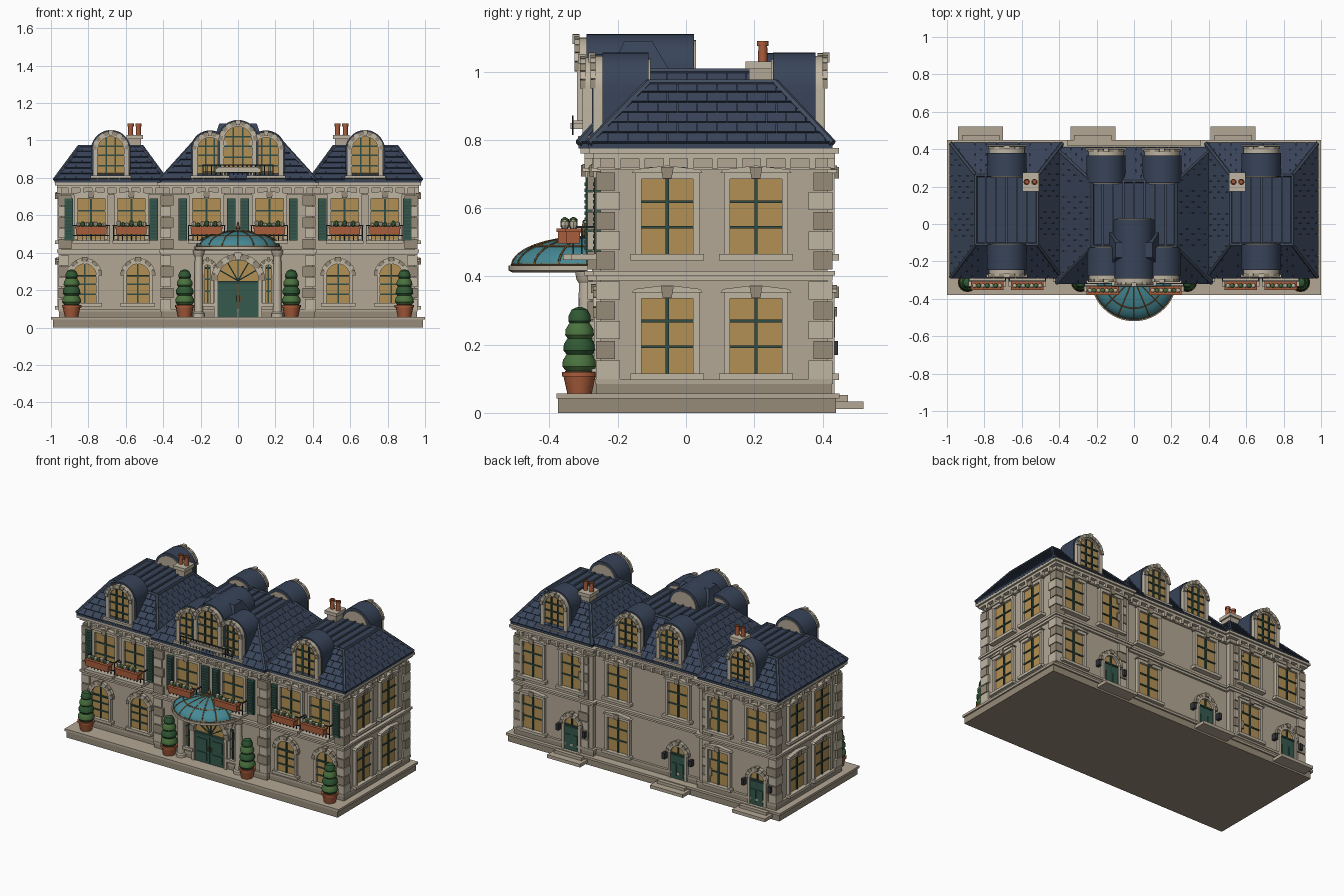
import bpy, bmesh, random
from math import sin, cos, pi
from mathutils import Vector as V, Matrix

if "Cube" in bpy.data.objects:
    bpy.data.objects.remove(bpy.data.objects["Cube"])
random.seed(3)
COL = dict(stone=(.45, .39, .30), trim=(.52, .46, .36), block=(.31, .26, .19), slate=(.04, .058, .1), seam=(.055, .075, .115),
           glass=(.45, .28, .09), bar=(.03, .075, .06), green=(.035, .1, .075), terra=(.4, .11, .045), leaf=(.07, .17, .05),
           leaf_dark=(.03, .1, .035), teal=(.06, .25, .3), bronze=(.2, .11, .04), iron=(.03, .035, .04), soil=(.08, .05, .03))
PARTS = {}

def loft(name, mat, rings, closed=False):
    bm = PARTS.setdefault((name, mat), bmesh.new())
    vs = [[bm.verts.new(p) for p in r] for r in rings]
    n = len(vs[0])
    for a, b in zip(vs, vs[1:] + ([vs[0]] if closed else [])):
        for i in range(n):
            bm.faces.new((a[i], a[(i + 1) % n], b[(i + 1) % n], b[i]))
    if not closed:
        bm.faces.new(vs[0]); bm.faces.new(vs[-1])

def frame(o, u, n):
    """Wall frame: local (along wall, outwards, up)."""
    return Matrix(((u[0], n[0], 0, o[0]), (u[1], n[1], 0, o[1]), (0, 0, 1, 0), (0, 0, 0, 1)))
I = Matrix()

def prism(name, mat, F, pts, d0, d1):
    loft(name, mat, [[F @ V((u, d, z)) for u, z in pts] for d in (d0, d1)])

def box(name, mat, x0, x1, y0, y1, z0, z1, F=I):
    prism(name, mat, F, [(x0, z0), (x1, z0), (x1, z1), (x0, z1)], y0, y1)

def band(name, mat, F, outer, inner, d0, d1):
    loft(name, mat, [[F @ V((o[0], d0, o[1])), F @ V((o[0], d1, o[1])), F @ V((i[0], d1, i[1])), F @ V((i[0], d0, i[1]))]
                     for o, i in zip(outer, inner)])

def tube(name, mat, a, b, r, n=6):
    a, b = V(a), V(b)
    q = (b - a).to_track_quat('Z', 'Y')
    loft(name, mat, [[p + q @ V((r * cos(2 * pi * k / n), r * sin(2 * pi * k / n), 0)) for k in range(n)] for p in (a, b)])

def lathe(name, mat, x, y, prof, n=16):
    loft(name, mat, [[V((x + r * cos(2 * pi * k / n), y + r * sin(2 * pi * k / n), z)) for k in range(n)] for r, z in prof])

def arch(u, w, z0, zs, n=14):
    return [(u - w, z0)] + [(u - w * cos(pi * k / n), zs + w * sin(pi * k / n)) for k in range(n + 1)] + [(u + w, z0)]

def voussoirs(F, u, zs, r0, r1, n, d):
    for k in range(n):
        a = [pi * (k + t) / n for t in (.04, .5, .96)]
        x = .006 if k == n // 2 else 0
        band('arch_stones', 'trim' if k % 2 else 'block', F, [(u + (r1 + x) * cos(t), zs + (r1 + x) * sin(t)) for t in a],
             [(u + r0 * cos(t), zs + r0 * sin(t)) for t in a], 0, d + x)

def window(F, u, z0, z1, w, sill=True):
    """Rectangular sash window with frame, sill, hood and keystone."""
    box('window_glass', 'glass', u - w, u + w, 0, .006, z0, z1, F)
    for s in (-1, 1):
        a, b = sorted((u + s * w, u + s * (w + .018)))
        box('window_frames', 'trim', a, b, 0, .02, z0, z1 + .015, F)
    box('window_frames', 'trim', u - w - .018, u + w + .018, 0, .021, z1, z1 + .018, F)
    prism('window_hoods', 'trim', F, [(u - w - .028, z1 + .018), (u + w + .028, z1 + .018), (u + w + .02, z1 + .028), (u, z1 + .04), (u - w - .02, z1 + .028)], 0, .028)
    prism('keystones', 'block', F, [(u - .013, z1 + .002), (u + .013, z1 + .002), (u + .019, z1 + .036), (u - .019, z1 + .036)], 0, .033)
    if sill:
        box('window_sills', 'trim', u - w - .032, u + w + .032, 0, .034, z0 - .018, z0, F)
    box('window_bars', 'bar', u - .005, u + .005, 0, .014, z0, z1, F)
    for t in (.36, .7):
        z = z0 + (z1 - z0) * t
        box('window_bars', 'bar', u - w, u + w, 0, .012, z - .004, z + .004, F)

def arched(F, u, z0, zs, w, door=False):
    prism('window_glass', 'glass', F, arch(u, w, z0, zs), 0, .006)
    band('window_frames', 'trim', F, arch(u, w + .016, z0, zs), arch(u, w, z0, zs), 0, .02)
    voussoirs(F, u, zs, w + .012, w + .032, 9, .022)
    if door:
        box('rear_doors', 'green', u - w, u + w, 0, .014, z0, zs - .01, F)
        for s in (-1, 1):
            box('rear_doors', 'green', u + s * w / 2 - .016, u + s * w / 2 + .016, 0, .019, z0 + .02, zs - .06, F)
            box('wall_lanterns', 'iron', u + s * (w + .045) - .01, u + s * (w + .045) + .01, 0, .03, zs - .05, zs - .01, F)
    else:
        box('window_sills', 'trim', u - w - .03, u + w + .03, 0, .03, z0 - .018, z0, F)
        for t in (.33, .68):
            z = z0 + (zs - z0) * t
            box('window_bars', 'bar', u - w, u + w, 0, .012, z - .004, z + .004, F)
    box('window_bars', 'bar', u - w, u + w, 0, .016, zs - .006, zs + .003, F)
    box('window_bars', 'bar', u - .004, u + .004, 0, .014, z0, zs + w, F)

def dormer(F, u, z0, zs, r, depth):
    band('dormer_shells', 'slate', F, arch(u, r + .006, z0, zs, 18), arch(u, r - .012, z0, zs, 18), -.02, -depth)
    prism('dormer_bodies', 'stone', F, arch(u, r - .012, z0, zs, 18), -.02, -depth - .006)
    g = r - .03
    band('dormer_fronts', 'trim', F, arch(u, r - .004, z0, zs, 18), arch(u, g, z0, zs, 18), -.022, .008)
    voussoirs(F, u, zs, g + .008, r, 11, .015)
    prism('window_glass', 'glass', F, arch(u, g, z0 + .02, zs, 18), -.022, -.005)
    box('dormer_sills', 'trim', u - r - .008, u + r + .008, -.02, .022, z0, z0 + .022, F)
    for s in (-.33, .33):
        box('window_bars', 'bar', u + s * g - .004, u + s * g + .004, -.01, .003, z0 + .02, zs + g * .9, F)
    for z in (z0 + .075, zs - .03, zs + .02):
        box('window_bars', 'bar', u - g, u + g, -.01, .002, z - .004, z + .004, F)

def roof(x0, x1, y0, y1, a0, a1, b0, b1, z0, z1):
    """Hipped mansard: core, staggered slates, hip rolls, seamed flat top."""
    lo = [V(p) for p in ((x0, y0, z0), (x1, y0, z0), (x1, y1, z0), (x0, y1, z0))]
    hi = [V(p) for p in ((a0, b0, z1), (a1, b0, z1), (a1, b1, z1), (a0, b1, z1))]
    loft('roof_core', 'slate', [[p - V((0, 0, .015)) for p in lo], lo, hi])
    tw, rows = .058, 6
    for i in range(4):
        A, B, C, D = lo[i], lo[(i + 1) % 4], hi[(i + 1) % 4], hi[i]
        e = (B - A).normalized()
        up = (D - A) - e * (D - A).dot(e)
        nrm = e.cross(up).normalized()
        L, sl, sr = (B - A).length, (D - A).dot(e), (C - A).dot(e)
        span = lambda t: (sl * t, L + (sr - L) * t)
        for r in range(rows):
            t0, t1 = r / rows, (r + .98) / rows
            (l0, r0), (l1, r1) = span(t0), span(t1)
            for k in range(-1, int(L / tw) + 2):
                s0 = (k + r % 2 / 2) * tw
                s1 = s0 + tw - .002
                p, q = max(s0, l0), min(s1, r0)
                if q - p < .004: continue
                pts = ((p, t0, .008), (q, t0, .008), (max(min(q, r1), l1), t1, .003), (min(max(p, l1), r1), t1, .003))
                base = [A + e * s + up * t for s, t, _ in pts]
                loft('roof_slates', 'slate', [base, [b + nrm * o[2] for b, o in zip(base, pts)]])
        tube('hip_rolls', 'seam', A, D, .011)
        tube('ridge_curbs', 'seam', D, C, .01)
    n = round((a1 - a0) / .055)
    for k in range(1, n):
        x = a0 + (a1 - a0) * k / n
        box('roof_seams', 'seam', x - .005, x + .005, b0, b1, z1 - .005, z1 + .009)

def ring_band(name, mat, rects, z0, z1, o):
    for x0, x1, y0, y1 in rects:
        box(name, mat, x0 - o, x1 + o, y0 - o, y1 + o, z0, z1)

# terrace and rear steps
box('terrace', 'block', -.99, .99, -.375, .44, 0, .045)
box('terrace_lip', 'stone', -1, 1, -.38, .45, .042, .057)
for x in (-.82, -.22, .53):
    box('rear_steps', 'stone', x - .12, x + .12, .42, .52, .012, .033)
    box('rear_steps', 'stone', x - .1, x + .1, .4, .475, .033, .052)

# walls and horizontal mouldings
WY, CY, BW, BC = -.25, -.275, .415, .385
RECTS = [(-.945, -.39, WY, BW), (.39, .945, WY, BW), (-.4, .4, CY, BC)]
for n, m, z0, z1, o in (('walls', 'stone', .05, .77, 0), ('plinth', 'block', .05, .085, .012), ('plinth_cap', 'stone', .085, .1, .016),
                        ('string_course', 'trim', .388, .402, .014), ('string_course', 'trim', .402, .416, .022),
                        ('frieze', 'trim', .712, .72, .01), ('cornice', 'trim', .745, .76, .022), ('cornice', 'trim', .76, .776, .034)):
    ring_band(n, m, RECTS, z0, z1, o)

# wall frames
FW, FC = frame((0, WY), (1, 0), (0, -1)), frame((0, CY), (1, 0), (0, -1))
BWF, BCF = frame((0, BW), (1, 0), (0, 1)), frame((0, BC), (1, 0), (0, 1))
RS, LS = frame((.945, 0), (0, 1), (1, 0)), frame((-.945, 0), (0, 1), (-1, 0))

# cornice brackets
def brackets(F, a, b, n):
    for k in range(n):
        u = a + (b - a) * k / (n - 1)
        box('cornice_brackets', 'trim', u - .009, u + .009, 0, .022, .716, .748, F)
for s in (-1, 1):
    for F in (FW, BWF): brackets(F, s * .45, s * .9, 8)
for F in (FC, BCF): brackets(F, -.36, .36, 12)
for F in (RS, LS): brackets(F, -.2, .37, 9)

# corner quoins
for s in (-1, 1):
    for cx, cy, ix, iy in ((s * .945, WY, -s, 1), (s * .945, BW, -s, -1), (s * .4, CY, -s, 1), (s * .43, BW, s, -1)):
        for k in range(10):
            z = .1 + k * .058 + (.03 if k > 4 else 0)
            w = .056 if k % 2 else .042
            xs, ys = sorted((cx - ix * .014, cx + ix * w)), sorted((cy - iy * .014, cy + iy * (.098 - w)))
            box('quoins', 'block' if k % 2 else 'trim', *xs, *ys, z, z + .053)

# side and rear windows, rear doors
for F in (RS, LS):
    for u in (-.055, .205):
        window(F, u, .115, .335, .076)
        window(F, u, .465, .685, .076)
for F, us in ((BWF, (-.82, -.535, .535, .82)), (BCF, (-.22, .22))):
    for u in us:
        window(F, u, .465, .685, .072)
        if u in (-.82, -.22, .535): arched(F, u, .055, .22, .052, True)
        else: window(F, u, .115, .335, .072)

# front windows with flower boxes
def flower_box(F, u):
    box('flower_boxes', 'terra', u - .082, u + .082, .06, .1, .497, .535, F)
    box('flower_boxes', 'terra', u - .087, u + .087, .056, .104, .53, .54, F)
    box('balcony_slabs', 'trim', u - .1, u + .1, 0, .085, .448, .466, F)
    for z in (.492, .545):
        box('balcony_rails', 'iron', u - .098, u + .098, .053, .058, z - .003, z + .003, F)
    for s in (-1, 1):
        box('balcony_rails', 'iron', *sorted((u + s * .094, u + s * .1)), 0, .058, .542, .548, F)
    for k in range(9):
        x = u - .096 + k * .024
        box('balcony_rails', 'iron', x - .002, x + .002, .053, .058, .464, .545, F)
    for k in range(7):
        c = F @ V((u - .068 + k * .0227, .08, 0))
        h = .548 + random.random() * .014
        lathe('flowers', 'leaf' if k % 2 else 'trim', c.x, c.y, [(.005, .535), (.013, h - .004), (.012, h + .006), (.003, h + .012)], 7)

def shutter(F, u):
    box('shutters', 'green', u - .023, u + .023, 0, .018, .465, .69, F)
    for k in range(12):
        box('shutter_slats', 'bar', u - .017, u + .017, .016, .022, .478 + k * .017, .488 + k * .017, F)

for s in (-1, 1):
    for u in (.82, .535): arched(FW, s * u, .13, .278, .062)
    for u in (.785, .57):
        window(FW, s * u, .47, .69, .073, False); flower_box(FW, s * u)
    window(FC, s * .168, .47, .69, .075, False); flower_box(FC, s * .168)
    for F, u in ((FW, .905), (FW, .45), (FC, .295), (FC, .037)): shutter(F, s * u)
    # entrance side lights and columns
    arched(FC, s * .163, .13, .32, .016)
    lathe('entry_columns', 'trim', s * .21, CY - .018, [(.032, .055), (.032, .075), (.024, .082), (.021, .38), (.028, .39), (.032, .414)])

# main entrance
prism('window_glass', 'glass', FC, arch(0, .11, .055, .25, 20), 0, .008)
band('entry_surround', 'trim', FC, arch(0, .128, .055, .25, 20), arch(0, .11, .055, .25, 20), 0, .026)
voussoirs(FC, 0, .25, .112, .145, 11, .032)
box('entry_transom', 'bar', -.11, .11, 0, .024, .232, .25, FC)
for s in (-1, 1):
    box('entry_doors', 'green', *sorted((s * .002, s * .11)), 0, .018, .055, .234, FC)
    for z0, z1 in ((.075, .125), (.14, .215)):
        box('entry_doors', 'green', s * .056 - .036, s * .056 + .036, 0, .024, z0, z1, FC)
    c = FC @ V((s * .013, .022, .14))
    tube('door_handles', 'bronze', c, c + V((0, 0, .03)), .004)
for a in (30, 60, 90, 120, 150):
    t = a * pi / 180
    tube('fanlight_bars', 'bar', FC @ V((0, .01, .25)), FC @ V((.11 * cos(t), .01, .25 + .11 * sin(t))), .004)

# glass entrance canopy
def shell(a, e, g=0):
    return V(((.222 + g) * cos(e) * cos(a), -.288 - (.222 + g) * cos(e) * sin(a), .43 + (.085 + g) * sin(e)))
half = [pi * k / 24 for k in range(25)]
loft('canopy_glass', 'teal', [[shell(a, e) for a in half] for e in [pi / 2 * k / 10 * .99 for k in range(11)]])
loft('canopy_rim', 'trim', [[V((r * cos(a), -.288 - r * sin(a), z)) for a in half] for r, z in ((.222, .412), (.232, .417), (.232, .432))])
for k in range(9):
    a = pi * k / 8
    for j in range(8):
        tube('canopy_ribs', 'bronze', shell(a, pi / 16 * j), shell(a, pi / 16 * (j + 1)), .004, 5)
for e in (.05, .75):
    for a, b in zip(half, half[1:]):
        tube('canopy_ribs', 'bronze', shell(a, e), shell(b, e), .004, 5)
lathe('canopy_finial', 'bronze', 0, -.3, [(.016, .51), (.006, .52), (.012, .533), (.006, .545), (.002, .565)], 10)

# topiaries in pots
for x in (-.89, -.285, .285, .89):
    y = -.312
    lathe('topiary_pots', 'terra', x, y, [(.036, .057), (.047, .107), (.052, .107), (.052, .12), (.044, .12)])
    lathe('topiary_soil', 'soil', x, y, [(.043, .118), (.043, .123)])
    for k, (z, r, h) in enumerate(((.12, .05, .062), (.168, .047, .06), (.214, .042, .055), (.256, .033, .052))):
        lathe('topiary_leaves', 'leaf_dark' if k % 2 else 'leaf', x, y, [(r * .75, z), (r, z + h * .25), (r * .98, z + h * .55), (r * .7, z + h * .9), (r * .2, z + h * 1.04)], 12)

# roofs
for s in (-1, 1):
    xs, ts = sorted((s * .98, s * .385)), sorted((s * .848, s * .515))
    roof(*xs, -.285, .43, *ts, -.11, .262, .79, .968)
roof(-.415, .415, -.315, .405, -.225, .225, -.12, .23, .79, 1.0)
loft('roof_lantern', 'slate', [[V((sx * a, y, z)) for sx, y in ((-1, b), (1, b), (1, c), (-1, c))] for a, b, c, z in ((.135, -.23, -.04, .99), (.1, -.18, -.1, 1.09))])

# dormers, dormer balcony
def yframe(y, d): return frame((0, y), (1, 0), (0, d))
for s in (-1, 1):
    dormer(yframe(-.265, -1), s * .68, .79, .95, .1, .155)
    dormer(yframe(.4, 1), s * .68, .79, .95, .1, .145)
    dormer(yframe(-.295, -1), s * .15, .79, .95, .096, .17)
    dormer(yframe(.385, 1), s * .15, .79, .95, .098, .165)
dormer(yframe(-.312, -1), 0, .835, 1.0, .104, .335)
box('dormer_balcony', 'trim', -.12, .12, -.338, -.26, .832, .85)
for z in (.832, .868):
    box('dormer_railing', 'iron', -.19, .19, -.334, -.329, z - .003, z + .003)
for k in range(17):
    tube('dormer_railing', 'iron', (-.188 + k * .0235, -.3315, .815), (-.188 + k * .0235, -.3315, .868), .0025, 4)

# chimneys
for s in (-1, 1):
    x, y = s * .553, .225
    box('chimneys', 'stone', x - .034, x + .034, y - .04, y + .04, .85, 1.01)
    box('chimney_caps', 'trim', x - .044, x + .044, y - .05, y + .05, 1.008, 1.03)
    for d in (-.021, .021):
        lathe('chimney_pots', 'terra', x + d, y, [(.014, 1.03), (.013, 1.075), (.017, 1.075), (.017, 1.09), (.011, 1.09), (.01, 1.06)], 12)

# build objects
MATS = {}
for k, c in COL.items():
    MATS[k] = bpy.data.materials.new(k)
    MATS[k].diffuse_color = (*c, 1)
for (name, mat), bm in PARTS.items():
    bmesh.ops.recalc_face_normals(bm, faces=bm.faces)
    me = bpy.data.meshes.new(name)
    bm.to_mesh(me); bm.free()
    me.materials.append(MATS[mat])
    ob = bpy.data.objects.new(name, me)
    bpy.context.collection.objects.link(ob)
    ob.select_set(True)
    bpy.context.view_layer.objects.active = ob
bpy.ops.object.shade_smooth_by_angle(angle=pi / 6)

for m in bpy.data.materials:
    if m.users and not m.is_grease_pencil:
        m.use_nodes = True
        m.node_tree.nodes["Principled BSDF"].inputs["Base Color"].default_value = m.diffuse_color
